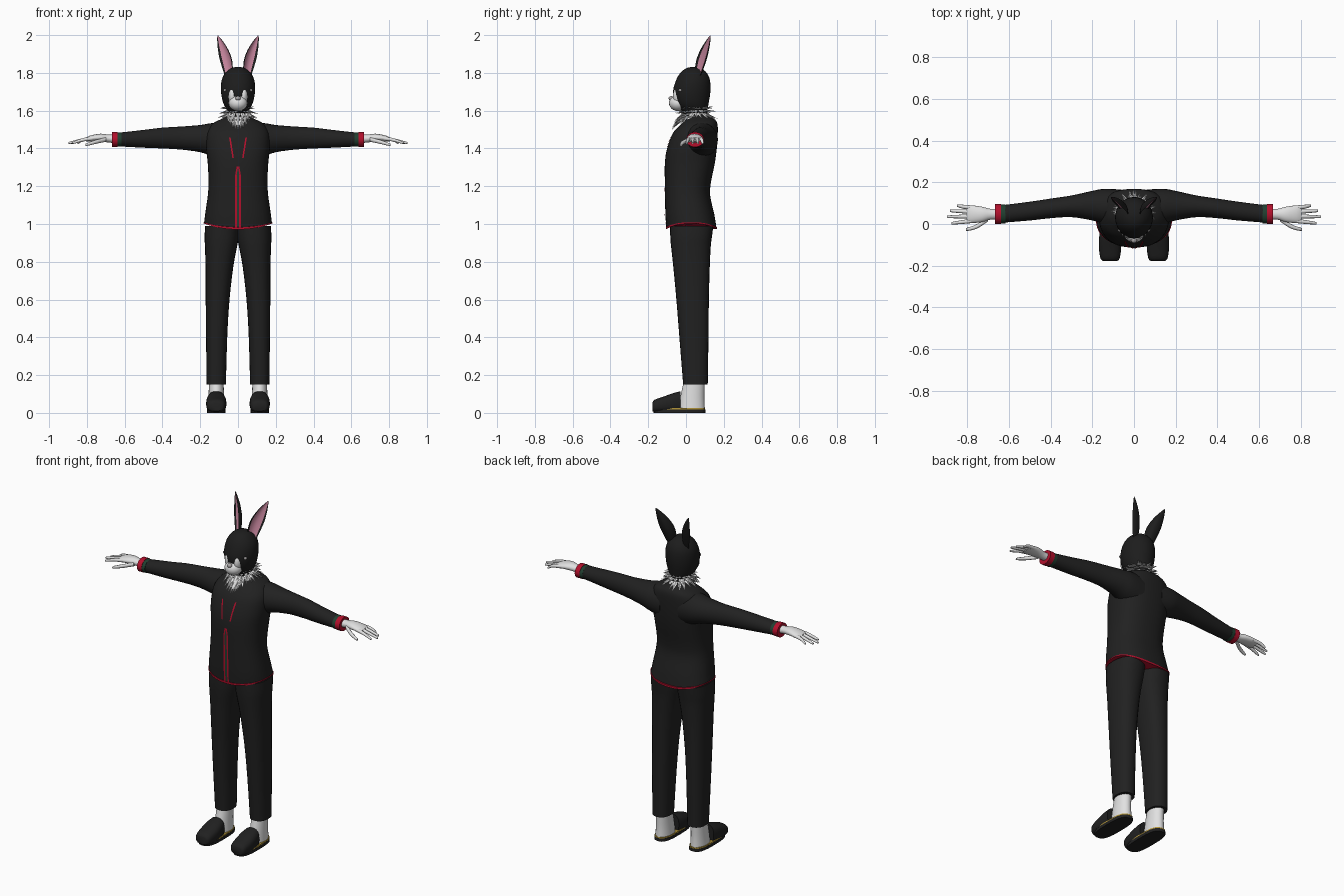
import bpy, bmesh, random
from math import sin, cos, pi, radians
from mathutils import Vector, Matrix
from mathutils.bvhtree import BVHTree

if "Cube" in bpy.data.objects:
    bpy.data.objects.remove(bpy.data.objects["Cube"])
random.seed(4)


def material(name, *rgb):
    m = bpy.data.materials.new(name)
    m.use_nodes = True
    m.diffuse_color = (*rgb, 1)
    bsdf = m.node_tree.nodes["Principled BSDF"]
    bsdf.inputs["Base Color"].default_value = (*rgb, 1)
    bsdf.inputs["Roughness"].default_value = 0.8
    return m


BLACK = material("black cloth", 0.015, 0.015, 0.015)
FUR = material("black fur", 0.012, 0.012, 0.012)
WHITE = material("white fur", 0.75, 0.75, 0.75)
RED = material("red trim", 0.45, 0.005, 0.025)
GREEN = material("dark green trim", 0.015, 0.05, 0.03)
PINK = material("pink ear", 0.55, 0.23, 0.33)
GOLD = material("gold welt", 0.45, 0.3, 0.04)
GREY = material("grey nose", 0.4, 0.38, 0.38)


def finish(name, bm, mats, mirror=False, smooth=True):
    bmesh.ops.recalc_face_normals(bm, faces=bm.faces)
    mesh = bpy.data.meshes.new(name)
    bm.to_mesh(mesh)
    bm.free()
    for m in mats:
        mesh.materials.append(m)
    ob = bpy.data.objects.new(name, mesh)
    bpy.context.collection.objects.link(ob)
    if smooth:
        bpy.ops.object.select_all(action="DESELECT")
        ob.select_set(True)
        bpy.context.view_layer.objects.active = ob
        bpy.ops.object.shade_smooth_by_angle(angle=radians(45))
    if mirror:
        ob.modifiers.new("Mirror", "MIRROR")
    return ob


def skin(rings, pink=lambda i: 0):
    """Join rings of points into a closed tube."""
    bm = bmesh.new()
    rows = [[bm.verts.new(p) for p in r] for r in rings]
    n = len(rows[0])
    for a, b in zip(rows, rows[1:]):
        for i in range(n):
            j = (i + 1) % n
            bm.faces.new((a[i], a[j], b[j], b[i])).material_index = pink(i)
    bm.faces.new(rows[0])
    bm.faces.new(rows[-1])
    return bm


def spline(rows, steps):
    """Catmull-Rom smoothing of the section table."""
    rows = [Vector(r) for r in rows]
    out = []
    for k in range(len(rows) - 1):
        a, b, c, d = (rows[min(max(k + i, 0), len(rows) - 1)] for i in (-1, 0, 1, 2))
        for s in range(steps):
            t = s / steps
            out.append(b + (c - a) * (t / 2) + (a * 2 - b * 5 + c * 4 - d) * (t * t / 2)
                       + (b * 3 - a - c * 3 + d) * (t ** 3 / 2))
    return out + [rows[-1]]


def loft(axis, rows, power=2.0, seg=24, steps=3, warp=None):
    """Rows: x, y, z of the centre, then the two radii across the axis."""
    u, v = {"x": (1, 2), "y": (0, 2), "z": (0, 1)}[axis]
    rings = []
    for r in spline(rows, steps):
        ring = []
        for i in range(seg):
            p = Vector(r[:3])
            for k, rad, f in ((u, r[3], cos), (v, r[4], sin)):
                c = f(2 * pi * i / seg)
                p[k] += rad * (1 if c > 0 else -1) * abs(c) ** (2 / power)
            ring.append(warp(p) if warp else p)
        rings.append(ring)
    return skin(rings)


def ball(name, mat, centre, radii, mirror=False):
    bm = bmesh.new()
    bmesh.ops.create_uvsphere(bm, u_segments=20, v_segments=12, radius=1,
                              matrix=Matrix.Translation(centre) @ Matrix.Diagonal((*radii, 1)))
    finish(name, bm, [mat], mirror)


# Jacket body: hem rises at the sides
def hem_curve(p):
    if p.z < 1.04:
        p.z += 0.9 * p.x ** 2 * (1.04 - p.z) / 0.065
    return p


def section(z, half, front, back):
    return (0, (front + back) / 2, z, half, (back - front) / 2)


body = [section(*r) for r in (
    (.975, .18, -.104, .162), (1.05, .174, -.109, .15), (1.15, .16, -.111, .128),
    (1.22, .156, -.112, .132), (1.32, .16, -.112, .152), (1.4, .168, -.1, .163),
    (1.48, .165, -.07, .168), (1.53, .135, -.025, .166), (1.555, .09, 0, .15), (1.575, .05, .02, .11))]
jacket = loft("z", body, 2.4, 40, 4, hem_curve)
surface = BVHTree.FromBMesh(jacket)
finish("jacket_body", jacket, [BLACK])
hem = [(0, .029, z, .183, .136) for z in (.971, .982)]
finish("jacket_hem", loft("z", hem, 2.4, 40, 1, hem_curve), [RED])

# Sleeves and cuffs
sleeve = ((.06, .08, 1.44, .085, .1), (.14, .085, 1.447, .084, .087), (.2, .088, 1.452, .071, .072),
          (.3, .085, 1.455, .052, .061), (.4, .075, 1.455, .047, .055), (.5, .062, 1.451, .045, .047),
          (.635, .048, 1.447, .042, .036))
finish("sleeve", loft("x", sleeve), [BLACK], True)
for name, mat, a, b, grow in (("cuff_band", GREEN, .618, .64, .002), ("cuff", RED, .638, .668, .004)):
    rows = [(x, .048, 1.447, .043 + grow, .036 + grow) for x in (a, b)]
    finish(name, loft("x", rows, steps=1), [mat], True)


# Thin trims laid on the front of the jacket
def trim(name, mat, start, end, width, lift, mirror=False):
    bm = bmesh.new()
    rows = []
    for k in range(13):
        p = Vector(start).lerp(Vector(end), k / 12)
        row = []
        for side in (-.5, .5):
            x = p.x + side * width
            hit = surface.ray_cast(Vector((x, -1, p.y)), Vector((0, 1, 0)))[0]
            row.append(bm.verts.new((x, (hit.y if hit else -.1) - lift, p.y)))
        rows.append(row)
    for a, b in zip(rows, rows[1:]):
        bm.faces.new((a[0], a[1], b[1], b[0]))
    finish(name, bm, [mat], mirror)


trim("placket", GREEN, (0, .985), (0, 1.29), .016, .003)
trim("placket_edge", RED, (.011, .98), (.011, 1.26), .009, .004, True)
trim("placket_tip", RED, (.011, 1.26), (.003, 1.305), .008, .004, True)
trim("lapel_edge", RED, (.026, 1.35), (.043, 1.457), .008, .004, True)

# Trouser legs
leg = ((.115, .05, .15, .051, .065), (.113, .042, .4, .056, .077), (.108, .035, .6, .063, .086),
       (.098, .029, .78, .074, .097), (.09, .026, .88, .085, .105), (.087, .027, .93, .09, .11),
       (.084, .03, .99, .09, .115))
finish("trouser_leg", loft("z", leg, 2.3), [BLACK], True)

# Feet and slippers
foot = ((.115, .03, .02, .044, .07), (.115, .033, .08, .041, .064), (.115, .043, .16, .039, .056))
finish("foot", loft("z", foot), [WHITE], True)
upper = ((.115, -.178, .032, .034, .022), (.115, -.165, .037, .046, .033), (.115, -.12, .044, .053, .042),
         (.115, -.07, .053, .053, .051), (.115, -.03, .058, .047, .056))
finish("slipper_upper", loft("y", upper, 2.6), [BLACK], True)
for name, mat, low, high, grow in (("slipper_sole", BLACK, 0, .018, 0), ("slipper_welt", GOLD, .018, .025, -.001)):
    rows = [(.115, -.035, z, .05 + grow, .137 + grow) for z in (low, high)]
    finish(name, loft("z", rows, 3, steps=1), [mat], True)

# Hands
palm = ((.65, .047, 1.45, .027, .022), (.69, .047, 1.453, .026, .021), (.73, .046, 1.457, .037, .021),
        (.78, .047, 1.453, .042, .016), (.805, .047, 1.448, .037, .01))
finish("palm", loft("x", palm), [WHITE], True)


def finger(name, base, middle, tip, r):
    rows = ((*base, r, r), (*middle, r * .9, r * .9), (*tip, r * .6, r * .6),
            (tip[0] + .004, tip[1], tip[2], r * .15, r * .15))
    finish(name, loft("x", rows, seg=10), [WHITE], True)


for name, y, tip_x, tip_y in (("little_finger", .078, .847, .088), ("ring_finger", .058, .879, .063),
                              ("middle_finger", .037, .891, .035), ("index_finger", .016, .872, .004)):
    finger(name, (.77, y, 1.453), (.82, (y + tip_y) / 2, 1.446), (tip_x, tip_y, 1.43), .0105)
finger("thumb", (.7, .025, 1.447), (.755, -.012, 1.434), (.803, -.026, 1.42), .012)

# Head
head = ((0, .06, 1.54, .05, .05), (0, .045, 1.595, .056, .068), (0, .032, 1.64, .078, .088),
        (0, .03, 1.7, .09, .099), (0, .037, 1.76, .087, .09), (0, .04, 1.8, .067, .07),
        (0, .04, 1.824, .038, .04), (0, .04, 1.832, .008, .008))
finish("head", loft("z", head, seg=32), [FUR])
ball("muzzle", WHITE, (0, -.042, 1.64), (.05, .048, .042))
ball("cheek", WHITE, (.03, -.035, 1.68), (.022, .034, .047), True)
ball("nose", GREY, (0, -.078, 1.665), (.014, .014, .012))
ball("eye", GREY, (.068, -.029, 1.708), (.009, .01, .008), True)

# Ears: cupped leaves, pink inside
normal = Vector((.6, -.8, 0))
across = Vector((.8, .6, 0))
rings = []
for t, half in spline(((0, .024), (.2, .034), (.45, .039), (.7, .03), (.9, .014), (1, .002)), 3):
    spine = Vector((.045 + .062 * t * t, .068 + .062 * t, 1.785 + .213 * t))
    inner, outer = [], []
    for s in (-1, -.75, -.35, 0, .35, .75, 1):
        edge = spine + across * half * s
        inner.append(edge + normal * half * .45 * s * s)
        outer.append(edge + normal * (half * .45 * s * s - .1 * half - .25 * half * (1 - s * s)))
    rings.append(inner + outer[::-1])
finish("ear", skin(rings, lambda i: int(1 <= i <= 4)), [FUR, PINK], True)

# Feathered ruff
ruff = bmesh.new()


def feather(base, tip, width):
    d = tip - base
    turn = d.to_track_quat("Z", "Y").to_matrix().to_4x4()
    place = Matrix.Translation((base + tip) / 2) @ turn @ Matrix.Diagonal((1, .45, 1, 1))
    bmesh.ops.create_cone(ruff, cap_ends=True, segments=5, radius1=width, radius2=.001,
                          depth=d.length, matrix=place)


for z, tilt, length in ((1.612, 8, .04), (1.6, -12, .052), (1.585, -32, .06), (1.57, -52, .06)):
    for k in range(22):
        a = 2 * pi * (k + random.random() * .7) / 22
        out = Vector((cos(a), sin(a), 0))
        e = radians(tilt + random.uniform(-10, 10))
        base = Vector((0, .052, z)) + out * .052
        feather(base, base + (out * cos(e) + Vector((0, 0, sin(e)))) * length * random.uniform(.85, 1.15), .013)
for row, drop in enumerate((1.535, 1.515, 1.5)):
    for k in range(-2, 3):
        x = k * (.024 - .006 * row)
        feather(Vector((x, -.015 - .008 * row, 1.585 - .02 * row)),
                Vector((x * 1.15, -.06 - .007 * row, drop + .006 * abs(k))), .012)
finish("neck_ruff", ruff, [WHITE], smooth=False)
